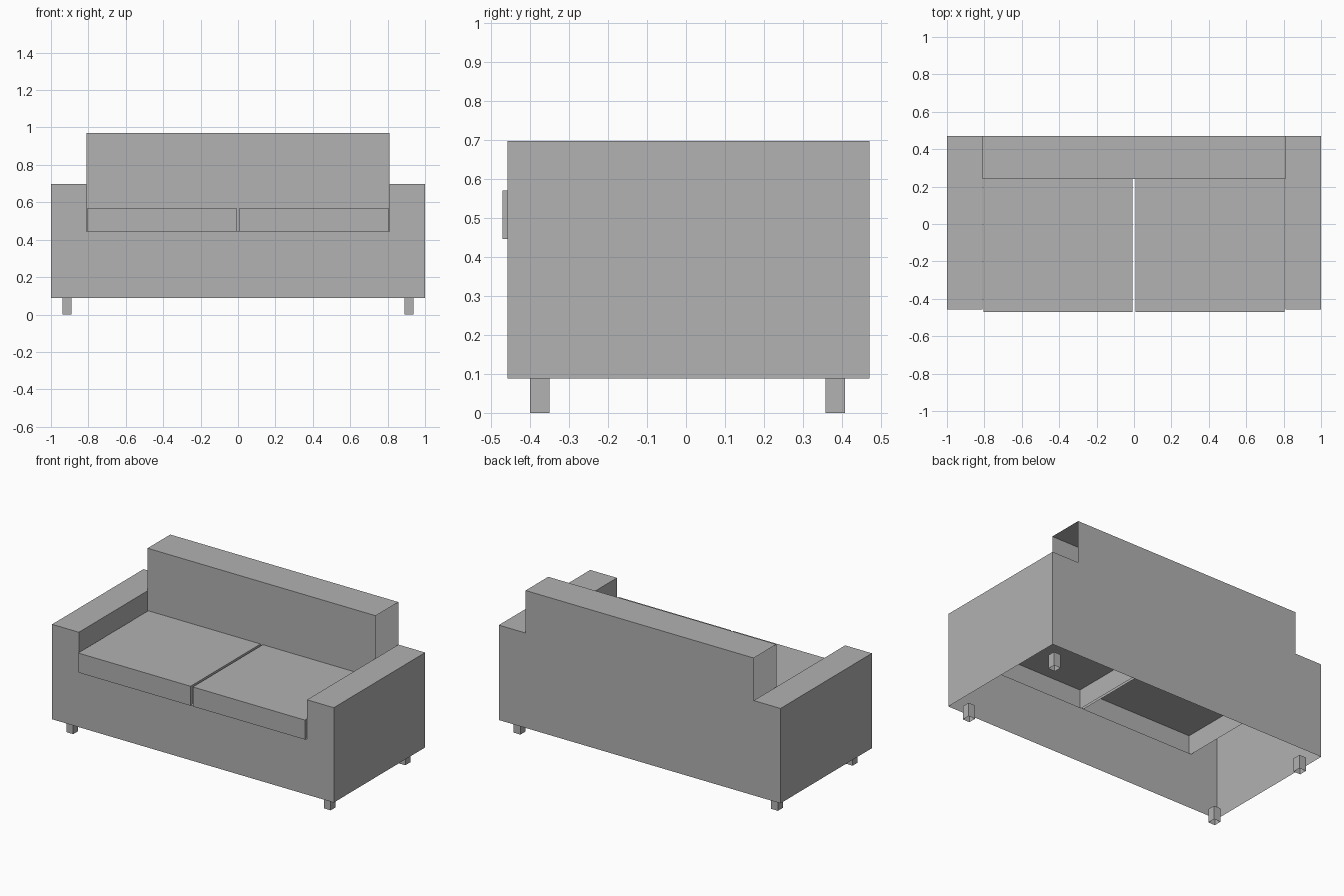
import bpy
import bmesh
from mathutils import Vector

default = bpy.data.objects.get("Cube")
if default:
    bpy.data.objects.remove(default, do_unlink=True)

GREY = (0.445, 0.445, 0.445, 1.0)
fabric = bpy.data.materials.new("plain_grey")
fabric.use_nodes = True
fabric.diffuse_color = GREY
fabric.node_tree.nodes["Principled BSDF"].inputs["Base Color"].default_value = GREY

# Main dimensions
HALF, ARM_IN = 1.0, 0.81
FRONT, BACK, REST = -0.457, 0.47, 0.24
FLOOR, SEAT, ARM_TOP, TOP = 0.088, 0.445, 0.697, 0.97


def make(name, faces, inside):
    """Thin shell from polygons, with every face turned away from the inside point."""
    bm = bmesh.new()
    for points in faces:
        bm.faces.new([bm.verts.new(p) for p in points])
    bmesh.ops.remove_doubles(bm, verts=bm.verts, dist=0.0001)
    bm.normal_update()
    for face in bm.faces:
        if face.normal.dot(face.calc_center_median() - Vector(inside)) < 0:
            face.normal_flip()
    mesh = bpy.data.meshes.new(name)
    bm.to_mesh(mesh)
    bm.free()
    mesh.materials.append(fabric)
    obj = bpy.data.objects.new(name, mesh)
    bpy.context.collection.objects.link(obj)
    return obj


def strip(profile, start, end):
    """Quads from an x-z profile swept along y."""
    return [[(a[0], start, a[1]), (b[0], start, b[1]),
             (b[0], end, b[1]), (a[0], end, a[1])]
            for a, b in zip(profile, profile[1:])]


def open_box(name, x0, x1, y0, y1, z0, z1, lid):
    """Four walls with an open bottom and an optional lid."""
    ring = [(x0, y0), (x1, y0), (x1, y1), (x0, y1)]
    faces = [[(*a, z0), (*b, z0), (*b, z1), (*a, z1)]
             for a, b in zip(ring, ring[1:] + ring[:1])]
    if lid:
        faces.append([(*p, z1) for p in ring])
    return make(name, faces, ((x0 + x1) / 2, (y0 + y1) / 2, (z0 + z1) / 2))


def panel(name, right_half, y):
    """Flat upright panel, mirrored from its right-hand outline."""
    outline = right_half + [(-x, z) for x, z in reversed(right_half)]
    return make(name, [[(x, y, z) for x, z in outline]], (0, 0, SEAT))


# Front and back panels of the hollow body
panel("front_panel", [(HALF, FLOOR), (HALF, ARM_TOP), (ARM_IN, ARM_TOP), (ARM_IN, SEAT)], FRONT)
panel("back_panel", [(HALF, FLOOR), (HALF, ARM_TOP), (ARM_IN, ARM_TOP), (ARM_IN, TOP)], BACK)

# Backrest front and top, open at both ends
make("backrest", [
    [(-ARM_IN, REST, SEAT), (ARM_IN, REST, SEAT), (ARM_IN, REST, TOP), (-ARM_IN, REST, TOP)],
    [(-ARM_IN, REST, TOP), (ARM_IN, REST, TOP), (ARM_IN, BACK, TOP), (-ARM_IN, BACK, TOP)],
], (0, 0.35, 0.5))

for side, s in (("left", 1), ("right", -1)):
    # Arm: outer wall and top, then the shorter inner wall
    outer = strip([(s * HALF, FLOOR), (s * HALF, ARM_TOP), (s * ARM_IN, ARM_TOP)], FRONT, BACK)
    inner = strip([(s * ARM_IN, ARM_TOP), (s * ARM_IN, SEAT)], FRONT, REST)
    make(side + "_arm", outer + inner, (s * 0.9, 0, 0.5))

    # Seat cushion, hollow underneath
    x0, x1 = sorted((s * 0.008, s * 0.805))
    open_box(side + "_cushion", x0, x1, -0.47, REST, SEAT, 0.57, True)

    # Legs
    x0, x1 = sorted((s * 0.89, s * 0.938))
    open_box(side + "_front_leg", x0, x1, -0.40, -0.35, 0, FLOOR, False)
    open_box(side + "_back_leg", x0, x1, 0.357, 0.408, 0, FLOOR, False)
